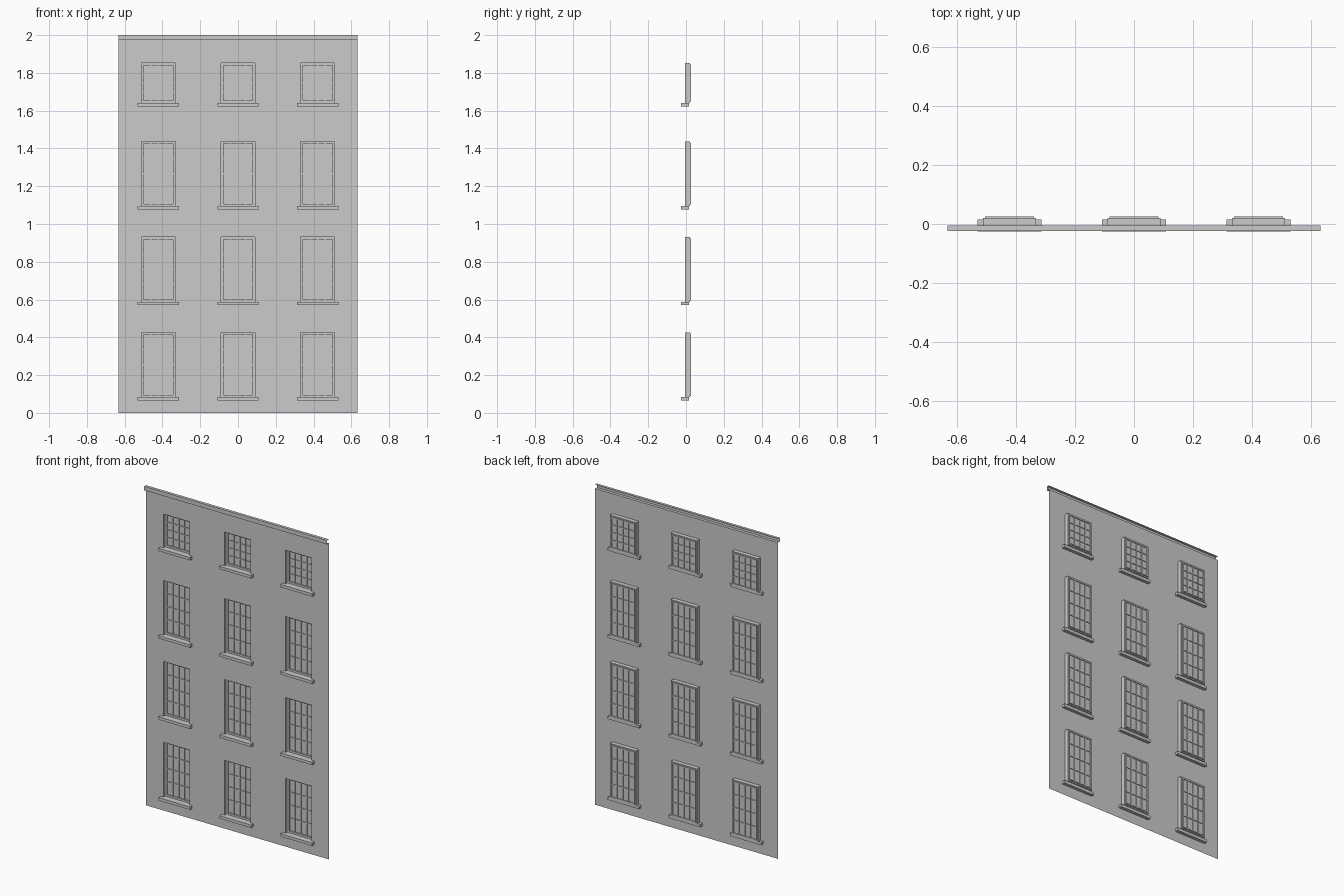
import bpy, bmesh

if "Cube" in bpy.data.objects:
    bpy.data.objects.remove(bpy.data.objects["Cube"])

HALF_W, WALL_Y = 0.632, -0.005
COLS = (-0.422, 0.0, 0.422)
ROWS = ((0.083, 0.426), (0.588, 0.931), (1.095, 1.437), (1.641, 1.852))
HW = 0.09  # half width of a window opening


def quad(bm, pts):
    bm.faces.new([bm.verts.new(p) for p in pts])


def box(bm, x0, x1, y0, y1, z0, z1):
    v = bmesh.ops.create_cube(bm, size=1)['verts']
    for p in v:
        p.co = (x1 if p.co.x > 0 else x0, y1 if p.co.y > 0 else y0, z1 if p.co.z > 0 else z0)


def ring(bm, x0, x1, y0, y1, z0, z1, t):
    box(bm, x0, x0 + t, y0, y1, z0, z1)
    box(bm, x1 - t, x1, y0, y1, z0, z1)
    box(bm, x0 + t, x1 - t, y0, y1, z0, z0 + t)
    box(bm, x0 + t, x1 - t, y0, y1, z1 - t, z1)


def finish(bm, name):
    bmesh.ops.remove_doubles(bm, verts=bm.verts, dist=1e-6)
    me = bpy.data.meshes.new(name)
    bm.to_mesh(me)
    bm.free()
    bpy.context.collection.objects.link(bpy.data.objects.new(name, me))


def per_window(name, fn):
    bm = bmesh.new()
    for cx in COLS:
        for z0, z1 in ROWS:
            fn(bm, cx, z0, z1)
    finish(bm, name)


# Wall sheet: grid of faces, leaving out the window openings
xs = [-HALF_W] + [c + s * HW for c in COLS for s in (-1, 1)] + [HALF_W]
zs = [0] + [z for r in ROWS for z in r] + [1.975]
bm = bmesh.new()
for i in range(len(xs) - 1):
    for j in range(len(zs) - 1):
        if not (i % 2 and j % 2):
            quad(bm, [(x, WALL_Y, z) for x, z in ((xs[i], zs[j]), (xs[i+1], zs[j]),
                                                  (xs[i+1], zs[j+1]), (xs[i], zs[j+1]))])
finish(bm, "wall")

# Open-ended cornice strip along the top
prof = [(WALL_Y, 1.975), (-0.023, 1.975), (-0.023, 2.0), (WALL_Y, 2.0)]
bm = bmesh.new()
for (ya, za), (yb, zb) in zip(prof, prof[1:]):
    quad(bm, [(-HALF_W, ya, za), (-HALF_W, yb, zb), (HALF_W, yb, zb), (HALF_W, ya, za)])
finish(bm, "cornice")


# Opening sides running back from the wall
def reveal(bm, cx, z0, z1):
    c = [(cx - HW, z0), (cx + HW, z0), (cx + HW, z1), (cx - HW, z1)]
    for k in range(4):
        (xa, za), (xb, zb) = c[k], c[(k + 1) % 4]
        quad(bm, [(xa, WALL_Y, za), (xb, WALL_Y, zb), (xb, 0.012, zb), (xa, 0.012, za)])


# Outer frame with a slimmer sash stepped out behind it
def frame(bm, cx, z0, z1):
    ring(bm, cx - HW, cx + HW, 0.012, 0.021, z0, z1, 0.012)
    ring(bm, cx - HW + 0.007, cx + HW - 0.007, 0.0205, 0.026, z0 + 0.007, z1 - 0.007, 0.007)


# Glazing bars, four panes each way
def bars(bm, cx, z0, z1):
    a, b, c, d = cx - HW + 0.01, cx + HW - 0.01, z0 + 0.01, z1 - 0.01
    for k in (1, 2, 3):
        x, z = a + (b - a) * k / 4, c + (d - c) * k / 4
        box(bm, x - 0.003, x + 0.003, 0.015, 0.025, c, d)
        box(bm, a, b, 0.0155, 0.0245, z - 0.003, z + 0.003)


def glass(bm, cx, z0, z1):
    quad(bm, [(cx + s * (HW - 0.01), 0.02, z) for s, z in
              ((-1, z0 + 0.01), (1, z0 + 0.01), (1, z1 - 0.01), (-1, z1 - 0.01))])


def sill(bm, cx, z0, z1):
    box(bm, cx - 0.109, cx + 0.109, -0.026, 0.015, z0 - 0.018, z0)


# Flat arch of wedge bricks flush with the wall
def arch(bm, cx, z0, z1):
    y, n = WALL_Y - 0.0004, 7
    for k in range(n):
        u, v = -1 + 2 * k / n, -1 + 2 * (k + 1) / n
        quad(bm, [(cx + u * HW, y, z1), (cx + v * HW, y, z1),
                  (cx + v * 0.12, y, z1 + 0.078), (cx + u * 0.12, y, z1 + 0.078)])


for name, fn in (("window_reveals", reveal), ("window_frames", frame), ("glazing_bars", bars),
                 ("glass_panes", glass), ("window_sills", sill), ("flat_arches", arch)):
    per_window(name, fn)
